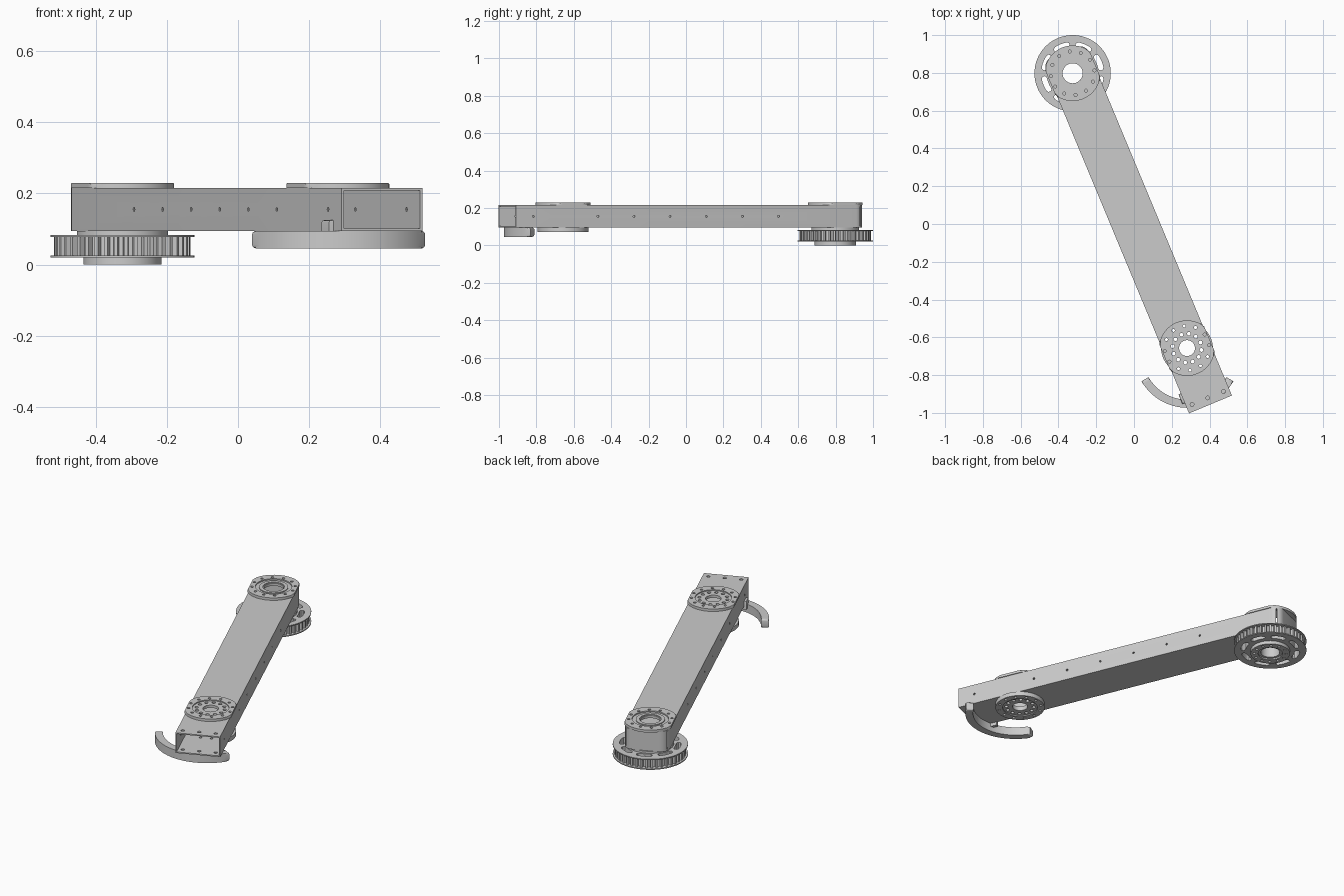
import bpy, bmesh, math
from mathutils import Matrix, Vector

if "Cube" in bpy.data.objects:
    bpy.data.objects.remove(bpy.data.objects["Cube"])

# Arm frame: local x runs along the arm from the pulley joint, local y across it
ARM = Matrix.Translation((-0.325, 0.798, 0)) @ Matrix.Rotation(math.radians(-67.4), 4, 'Z')
J2 = 1.576            # second joint along the arm
END = 1.899           # open end of the tube
HW, Z0, Z1 = 0.123, 0.095, 0.215
parts = []


def circle(r, n=48, cx=0, cy=0):
    return [(cx + r * math.cos(2 * math.pi * i / n), cy + r * math.sin(2 * math.pi * i / n)) for i in range(n)]


def ring_holes(count, radius, hole, cx=0, off=0.0, n=12):
    return [circle(hole, n, cx + radius * math.cos(off + 2 * math.pi * i / count),
                   radius * math.sin(off + 2 * math.pi * i / count)) for i in range(count)]


def rect(x0, x1, y0, y1):
    return [(x0, y0), (x1, y0), (x1, y1), (x0, y1)]


def prism(name, outlines, z0, z1, bevel=0.0, segs=1, side='both', m=ARM, keep=True):
    """Extrude one or more counter-clockwise outlines from z0 to z1."""
    bm = bmesh.new()
    rims = []
    for pts in outlines:
        lo = [bm.verts.new((x, y, z0)) for x, y in pts]
        hi = [bm.verts.new((x, y, z1)) for x, y in pts]
        a, b = bm.faces.new(lo[::-1]), bm.faces.new(hi)
        for i in range(len(pts)):
            j = (i + 1) % len(pts)
            bm.faces.new((lo[i], lo[j], hi[j], hi[i]))
        rims += (list(a.edges) if side != 'top' else []) + (list(b.edges) if side != 'bottom' else [])
    if bevel:
        bmesh.ops.bevel(bm, geom=rims, offset=bevel, segments=segs, affect='EDGES', profile=0.5)
    bmesh.ops.transform(bm, matrix=m, verts=bm.verts)
    bmesh.ops.recalc_face_normals(bm, faces=bm.faces)
    me = bpy.data.meshes.new(name)
    bm.to_mesh(me)
    bm.free()
    ob = bpy.data.objects.new(name, me)
    bpy.context.collection.objects.link(ob)
    if keep:
        parts.append(ob)
    return ob


def cut(ob, outlines, z0=-0.1, z1=0.4, m=ARM):
    """Subtract extruded outlines and bake the result."""
    c = prism('cutter', outlines, z0, z1, m=m, keep=False)
    c.hide_render = True
    mod = ob.modifiers.new('cut', 'BOOLEAN')
    mod.operation, mod.solver, mod.object = 'DIFFERENCE', 'EXACT', c
    dg = bpy.context.evaluated_depsgraph_get()
    me = bpy.data.meshes.new_from_object(ob.evaluated_get(dg))
    ob.modifiers.clear()
    ob.data = me
    bpy.data.objects.remove(c)


# Hole patterns
p1_bolts = ring_holes(12, 0.116, 0.008, off=math.radians(15))
p2_outer = ring_holes(12, 0.118, 0.008, cx=J2, off=math.radians(15))
p2_inner = ring_holes(12, 0.077, 0.010, cx=J2)
end_holes = [circle(0.010, 12, END - 0.037, y) for y in (-0.09, 0, 0.09)]
bore1, bore2 = [circle(0.053)], [circle(0.042, 40, J2)]

# Box tube: rounded closed end at the pulley joint, open at the other end
r, s0 = 0.05, -0.12
shape = [(END, -HW), (END, HW)]
shape += [(s0 + r + r * math.cos(a), HW - r + r * math.sin(a))
          for a in [math.pi / 2 + i * math.pi / 16 for i in range(9)]]
shape += [(s0 + r + r * math.cos(a), -HW + r + r * math.sin(a))
          for a in [math.pi + i * math.pi / 16 for i in range(9)]]
tube = prism('arm_tube', [shape], Z0, Z1)
w = 0.007
cut(tube, [rect(s0 + 0.02, END + 0.1, -HW + w, HW - w)], Z0 + w, Z1 - w)
cut(tube, bore1 + bore2 + p2_outer[:2] + p2_outer[4:8] + p2_outer[10:] + p2_inner + end_holes)
# small holes along both side walls
side_m = ARM @ Matrix.Translation((0, 0, 0.155)) @ Matrix.Rotation(math.radians(90), 4, 'X')
cut(tube, [circle(0.006, 10, s, 0) for s in [0.38 + 0.209 * i for i in range(6)] + [1.80]],
    -0.2, 0.2, m=side_m)


def flat_sided(cx, rad=0.147, flat=0.128):
    return [(x, max(-flat, min(flat, y))) for x, y in circle(rad, 64, cx)]


def clean(pts):
    return [p for i, p in enumerate(pts) if math.dist(p, pts[i - 1]) > 1e-5]


# Top bearing plates with counterbores and bolt circles
top1 = prism('top_plate_pulley_joint', [clean(flat_sided(0))], Z1, 0.230, 0.003, side='top')
cut(top1, [circle(0.098)], 0.223)
cut(top1, bore1 + p1_bolts)
ring1 = prism('bearing_ring_pulley_joint', [circle(0.078)], 0.221, 0.228, 0.002, side='top')
cut(ring1, [circle(0.058)])

top2 = prism('top_plate_far_joint', [clean(flat_sided(J2))], Z1, 0.230, 0.003, side='top')
cut(top2, [circle(0.098, 48, J2)], 0.224)
cut(top2, bore2 + p2_outer + p2_inner)

# Lower flange of the far joint
low2 = prism('lower_flange_far_joint', [circle(0.137, 64, J2)], 0.070, Z0, 0.006, side='bottom')
cut(low2, [circle(0.097, 48, J2)], -0.1, 0.076)
cut(low2, bore2 + p2_outer + p2_inner)

# Spacer between the tube and the pulley
spacer = prism('pulley_spacer', [circle(0.128, 64)], 0.083, Z0)
cut(spacer, bore1)

# Toothed pulley: flange, tooth ring, flange, with eight lightening slots
TEETH = 42
teeth = []
for i in range(TEETH):
    for f, rad in ((0.0, 0.176), (0.42, 0.176), (0.52, 0.192), (0.90, 0.192)):
        a = 2 * math.pi * (i + f) / TEETH
        teeth.append((rad * math.cos(a), rad * math.sin(a)))


def slot(mid, half=0.20, rad=0.152, hw=0.014):
    pts = [(rad + hw, mid - half + half * i / 4) for i in range(9)]
    pts += [(rad + hw * math.cos(t), mid + half + hw / rad * math.sin(t)) for t in (0.8, 1.57, 2.34)]
    pts += [(rad - hw, mid + half - half * i / 4) for i in range(9)]
    pts += [(rad + hw * math.cos(t), mid - half + hw / rad * math.sin(t)) for t in (3.94, 4.71, 5.48)]
    return [(q * math.cos(a), q * math.sin(a)) for q, a in pts]


slots = [slot(math.radians(67.4 + 22.5 + 45 * i)) for i in range(8)]
for name, outline, z0, z1 in (('pulley_lower_flange', circle(0.202, 80), 0.020, 0.026),
                              ('pulley_teeth', teeth, 0.026, 0.077),
                              ('pulley_upper_flange', circle(0.202, 80), 0.077, 0.083)):
    cut(prism(name, [outline], z0, z1), bore1 + slots)

# Pulley hub underneath
hub = prism('pulley_hub', [circle(0.110, 64)], 0.0, 0.020, 0.003, side='bottom')
cut(hub, [circle(0.068)], -0.1, 0.008)
cut(hub, bore1 + ring_holes(12, 0.090, 0.008))

# Curved hook under the open end
cx, cy = 0.283, -0.692
arc = [math.radians(210 + 120 * i / 32) for i in range(33)]
band = [(cx + 0.281 * math.cos(a), cy + 0.281 * math.sin(a)) for a in arc]
band += [(cx + 0.238 * math.cos(a), cy + 0.238 * math.sin(a)) for a in reversed(arc)]
prism('curved_hook', [band], 0.045, Z0, 0.010, 3, m=Matrix.Identity(4))
prism('hook_lug', [rect(1.785, 1.84, -0.136, -0.118)], 0.075, 0.125, 0.006, 2, side='top')

# Smooth shading with crisp edges
bpy.ops.object.select_all(action='DESELECT')
for ob in parts:
    ob.select_set(True)
bpy.context.view_layer.objects.active = tube
bpy.ops.object.shade_smooth_by_angle(angle=math.radians(32))
